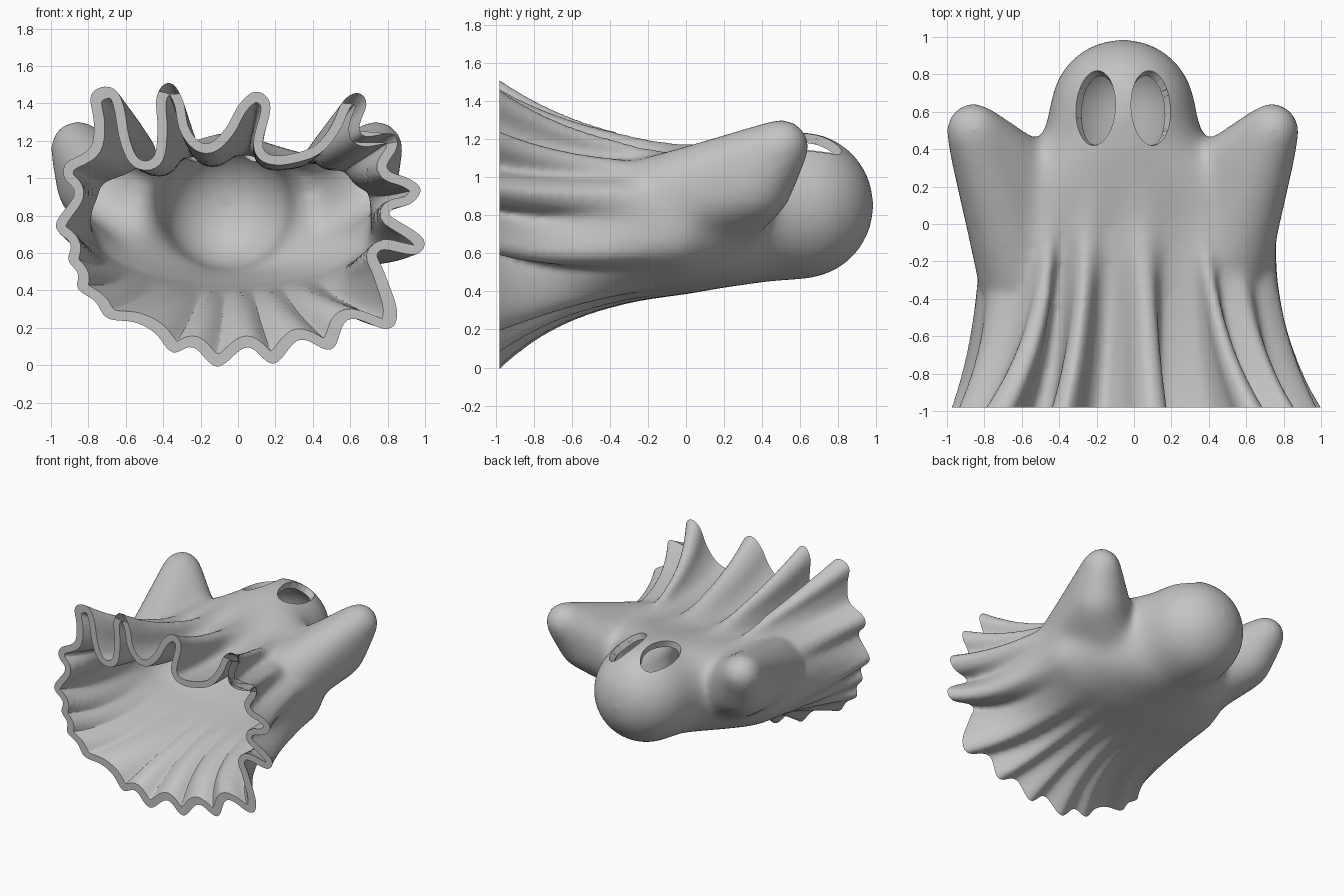
import bpy, bmesh, math
from mathutils import Vector, Matrix

if "Cube" in bpy.data.objects:
    bpy.data.objects.remove(bpy.data.objects["Cube"])

HEM_Y = -0.98
AXIS = Vector((-0.03, 0.8))
SAMPLES = 480
EYES = ((-.205, -4), (.09, 4))  # centre x, tilt in degrees

# Wavy hem outline (x, z): crests and valleys of the folds, anticlockwise from the top left
HEM = [(-.72, 1.49), (-.79, 1.44), (-.77, 1.3), (-.79, 1.16), (-.92, 1.08), (-.93, 1.0),
       (-.87, .92), (-.97, .77), (-.96, .71), (-.89, .65), (-.91, .56), (-.85, .49),
       (-.86, .41), (-.76, .34), (-.7, .25), (-.55, .23), (-.44, .17), (-.35, .065),
       (-.24, .1), (-.11, -.01), (.05, .1), (.19, .005), (.33, .14), (.5, .08), (.59, .25),
       (.8, .19), (.85, .29), (.78, .5), (.74, .62), (.95, .59), (1, .66), (.94, .72), (.79, .82),
       (.92, .86), (.98, .94), (.91, 1.0), (.79, 1.05), (.85, 1.16), (.83, 1.24), (.67, 1.22),
       (.65, 1.29), (.69, 1.4), (.64, 1.46), (.56, 1.41), (.5, 1.28), (.42, 1.18), (.33, 1.14),
       (.2, 1.12), (.13, 1.17), (.175, 1.39), (.1, 1.465), (.01, 1.4), (-.07, 1.26), (-.17, 1.18),
       (-.26, 1.26), (-.295, 1.42), (-.365, 1.515), (-.435, 1.44), (-.43, 1.26), (-.45, 1.11),
       (-.53, 1.1), (-.58, 1.21), (-.61, 1.38), (-.65, 1.47)]


def smooth_closed(points, count):
    """Even samples along a closed curve through the points."""
    pts = [Vector(p) for p in points]
    n, dense = len(pts), []
    for i in range(n):
        a, b, c, d = (pts[(i + k) % n] for k in (-1, 0, 1, 2))
        for s in range(12):
            t = s / 12
            dense.append(b + (c - a) * t / 2 + (a * 2 - b * 5 + c * 4 - d) * t * t / 2
                         + (b * 3 - a - c * 3 + d) * t ** 3 / 2)
    dense.append(dense[0])
    lengths = [(q - p).length for p, q in zip(dense, dense[1:])]
    step, out, run = sum(lengths) / count, [], 0.0
    for p, q, size in zip(dense, dense[1:], lengths):
        while len(out) < count and len(out) * step <= run + size:
            out.append(p.lerp(q, (len(out) * step - run) / size))
        run += size
    return out


def running_mean(points, half):
    n = len(points)
    return [sum((points[(i + k) % n] for k in range(-half, half + 1)), Vector((0, 0)))
            / (2 * half + 1) for i in range(n)]


hem = smooth_closed(HEM, SAMPLES)
mean = running_mean(running_mean(hem, 20), 14)
angles = [math.atan2((p.y - AXIS.y) / 0.38, (p.x - AXIS.x) / 0.78) for p in mean]

# Body sections: y, centre x, half width, centre z, half height
sections = [(-1.1, -.03, .79, .70, .43), (0, -.03, .79, .77, .385), (.2, -.04, .7, .805, .385),
            (.35, -.05, .55, .83, .39), (.45, -.06, .44, .845, .392), (.6, -.06, .388, .853, .393)]
for k in range(1, 14):
    a = math.pi / 2 * k / 13.5
    r = 0.391 * math.cos(a)
    sections.append((0.6 + 0.391 * math.sin(a), -.06, r, .853, r))


def section_at(y):
    for a, b in zip(sections, sections[1:]):
        if y <= b[0]:
            t = (y - a[0]) / (b[0] - a[0])
            return [p + (q - p) * t for p, q in zip(a, b)]
    return sections[-1]


bm = bmesh.new()

# Draped body and head: one loft whose folds run far up the top and fade sooner underneath
rings = []
for y in [-1.1 + 0.05 * i for i in range(34)] + [s[0] for s in sections[6:]]:
    _, cx, hx, cz, hz = section_at(y)
    fade = max(0.0, (0.25 - y) / 1.23)
    square = 0.72 + 0.28 * min(1, max(0, y / 0.5))
    ring = []
    for p, m, ang in zip(hem, mean, angles):
        up = math.sin(ang)
        oval = Vector((cx + hx * math.cos(ang), cz + hz * math.copysign(abs(up) ** square, up)))
        flare = fade ** (2.8 + 1.7 * max(0, -up))
        q = oval + (m - oval) * flare + (p - m) * fade ** (2.3 - 1.15 * max(0, up))
        ring.append(bm.verts.new((q.x, y, q.y)))
    rings.append(ring)
for low, high in zip(rings, rings[1:]):
    for i in range(SAMPLES):
        j = (i + 1) % SAMPLES
        bm.faces.new((low[i], low[j], high[j], high[i]))
bm.faces.new(rings[0])
bm.faces.new(rings[-1])

# Raised arms: a plump hull round a tip ball, a forearm ball and two shoulder balls
for side in (-1, 1):
    cloud = bmesh.new()
    for x, y, z, r in ((.8, .505, 1.165, .15), (.71, .36, .96, .205), (.46, .15, .82, .25), (.53, -.3, .83, .24)):
        bmesh.ops.create_icosphere(cloud, subdivisions=4, radius=r,
                                   matrix=Matrix.Translation((-.06 + side * x, y, z)))
    hull = bmesh.ops.convex_hull(cloud, input=cloud.verts)
    bmesh.ops.delete(cloud, geom=[v for v in hull["geom_interior"]
                                  if isinstance(v, bmesh.types.BMVert)], context="VERTS")
    part = bpy.data.meshes.new("arm")
    cloud.to_mesh(part)
    cloud.free()
    bm.from_mesh(part)
    bpy.data.meshes.remove(part)
bmesh.ops.recalc_face_normals(bm, faces=bm.faces)

mesh = bpy.data.meshes.new("sheet")
bm.to_mesh(mesh)
bm.free()
sheet = bpy.data.objects.new("ghost_sheet", mesh)
bpy.context.collection.objects.link(sheet)


def apply_modifiers(obj):
    bpy.context.view_layer.update()
    graph = bpy.context.evaluated_depsgraph_get()
    obj.data = bpy.data.meshes.new_from_object(obj.evaluated_get(graph))
    obj.modifiers.clear()


# Fuse the parts into one skin
fuse = sheet.modifiers.new("fuse", "REMESH")
fuse.mode = "VOXEL"
fuse.voxel_size = 0.018
apply_modifiers(sheet)


def cut_hem(bm, y):
    bmesh.ops.bisect_plane(bm, geom=bm.verts[:] + bm.edges[:] + bm.faces[:], dist=1e-5,
                           plane_co=(0, y, 0), plane_no=(0, -1, 0), clear_outer=True)


# Soften the joins
bm = bmesh.new()
bm.from_mesh(sheet.data)
for i in range(48):
    soft = [v for v in bm.verts if v.co.y > -0.4 + 0.008 * i or i < 3]
    bmesh.ops.smooth_vert(bm, verts=soft, factor=0.5, use_axis_x=True, use_axis_y=True, use_axis_z=True)
bm.to_mesh(sheet.data)
bm.free()

# Oval eye cutters through the top of the head
places = [Matrix.Translation((x, .62, 1.25)) @ Matrix.Rotation(math.radians(tilt), 4, "Z")
          @ Matrix.Diagonal((.105, .2, 1, 1)) for x, tilt in EYES]
bm = bmesh.new()
for place in places:
    bmesh.ops.create_cone(bm, cap_ends=True, segments=64, radius1=1, radius2=1, depth=.7, matrix=place)
cutter_mesh = bpy.data.meshes.new("eye_cutter")
bm.to_mesh(cutter_mesh)
bm.free()
cutter = bpy.data.objects.new("eye_cutter", cutter_mesh)
bpy.context.collection.objects.link(cutter)
eyes = sheet.modifiers.new("eyes", "BOOLEAN")
eyes.operation = "DIFFERENCE"
eyes.solver = "EXACT"
eyes.object = cutter
apply_modifiers(sheet)
bpy.data.objects.remove(cutter)

# Open the eye sockets and the bottom of the skin
bm = bmesh.new()
bm.from_mesh(sheet.data)
sockets = []
for place in places:
    local = place.inverted()
    sockets += [f for f in bm.faces if f.calc_center_median().z > 0.8
                and all((local @ v.co).xy.length < 1.002 for v in f.verts)]
bmesh.ops.delete(bm, geom=sockets, context="FACES")
cut_hem(bm, HEM_Y - 0.06)
bm.to_mesh(sheet.data)
bm.free()

# Cloth thickness, then a flat hem
cloth = sheet.modifiers.new("cloth", "SOLIDIFY")
cloth.thickness = 0.05
cloth.offset = -1
apply_modifiers(sheet)
bm = bmesh.new()
bm.from_mesh(sheet.data)
cut_hem(bm, HEM_Y)
rim = [e for e in bm.edges if e.is_boundary]
bmesh.ops.triangle_fill(bm, edges=rim, use_beauty=True, normal=(0, -1, 0))
bmesh.ops.recalc_face_normals(bm, faces=bm.faces)
bm.to_mesh(sheet.data)
bm.free()

# Plain grey cloth, smooth with a crisp hem
grey = bpy.data.materials.new("soft_grey")
grey.use_nodes = True
grey.diffuse_color = (.55, .55, .55, 1)
grey.node_tree.nodes["Principled BSDF"].inputs["Base Color"].default_value = (.55, .55, .55, 1)
sheet.data.materials.clear()
sheet.data.materials.append(grey)
bpy.context.view_layer.objects.active = sheet
sheet.select_set(True)
bpy.ops.object.shade_smooth_by_angle(angle=math.radians(40))
